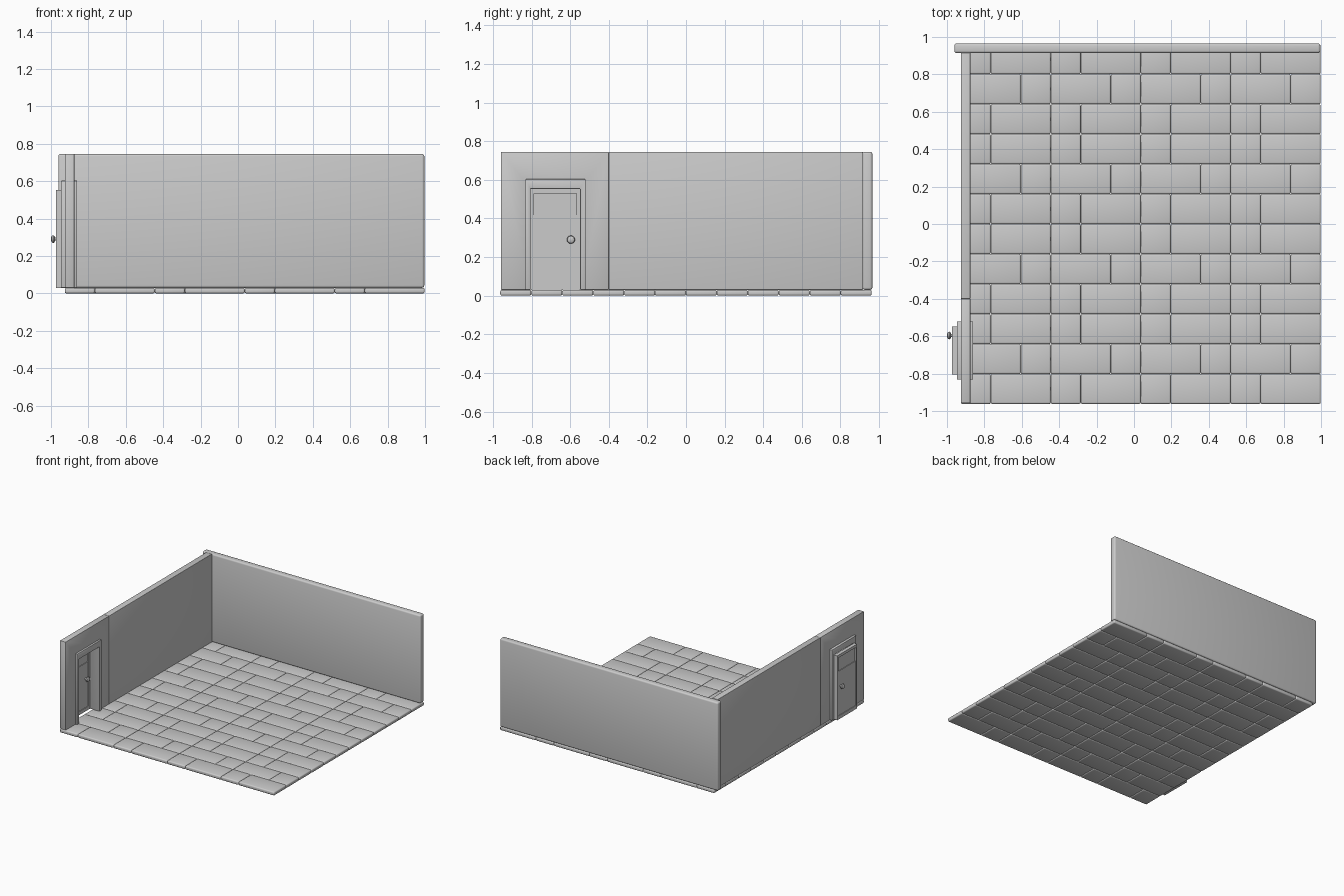
import bpy, bmesh, math
from mathutils import Matrix, Vector

if "Cube" in bpy.data.objects:
    bpy.data.objects.remove(bpy.data.objects["Cube"])


def finish(bm, name, bevel=0.0, segments=3):
    if bevel:
        bmesh.ops.bevel(bm, geom=bm.edges[:], offset=bevel, segments=segments,
                        profile=0.5, affect='EDGES', clamp_overlap=True)
    bmesh.ops.recalc_face_normals(bm, faces=bm.faces[:])
    mesh = bpy.data.meshes.new(name)
    bm.to_mesh(mesh)
    bm.free()
    ob = bpy.data.objects.new(name, mesh)
    bpy.context.collection.objects.link(ob)
    bpy.ops.object.select_all(action='DESELECT')
    ob.select_set(True)
    bpy.context.view_layer.objects.active = ob
    bpy.ops.object.shade_smooth_by_angle(angle=math.radians(35))
    return ob


def add_box(bm, lo, hi):
    lo, hi = Vector(lo), Vector(hi)
    mat = Matrix.Translation((lo + hi) / 2) @ Matrix.Diagonal((*(hi - lo), 1))
    bmesh.ops.create_cube(bm, size=1, matrix=mat)


def box(name, lo, hi, bevel=0.0):
    bm = bmesh.new()
    add_box(bm, lo, hi)
    return finish(bm, name, bevel)


def arch(name, x0, x1, outer, inner, bevel):
    """Inverted-U slab in the yz plane; outer and inner are (y0, y1, top)."""
    a, b, t = outer
    c, d, s = inner
    pts = [(a, BASE), (a, t), (b, t), (b, BASE), (d, BASE), (d, s), (c, s), (c, BASE)]
    bm = bmesh.new()
    face = bm.faces.new([bm.verts.new((x0, y, z)) for y, z in pts])
    ext = bmesh.ops.extrude_face_region(bm, geom=[face])
    bmesh.ops.translate(bm, vec=(x1 - x0, 0, 0),
                        verts=[v for v in ext['geom'] if isinstance(v, bmesh.types.BMVert)])
    return finish(bm, name, bevel, 2)


BASE, TOP = 0.03, 0.745      # floor surface and wall top
X0, Y0 = -0.926, -0.962      # floor corner
MOD, ROW = 0.481, 0.1603     # tile pattern module and row depth

# Floor: rows of paired long and short pavers, repeating A B A
bm = bmesh.new()
for r in range(12):
    split = MOD * (2 / 3 if r % 3 == 1 else 1 / 3)
    y = Y0 + r * ROW
    for m in range(4):
        x = X0 + m * MOD
        add_box(bm, (x, y, 0), (x + split, y + ROW, BASE))
        add_box(bm, (x + split, y, 0), (x + MOD, y + ROW, BASE))
finish(bm, "floor_pavers", 0.009)

# Walls
box("back_wall", (-0.961, 0.914, BASE), (0.996, 0.965, TOP), 0.012)
box("side_wall", (-0.926, -0.4, BASE), (-0.875, 0.916, TOP), 0.003)
arch("door_wall", -0.926, -0.875, (-0.958, -0.4, TOP), (-0.81, -0.545, 0.56), 0.003)

# Door frame standing proud of both wall faces
arch("door_frame", -0.946, -0.86, (-0.832, -0.52, 0.603), (-0.805, -0.548, 0.553), 0.003)

# Door leaf: border, lower panel, thinner upper pane
bm = bmesh.new()
for lo, hi in [((-0.804, BASE), (-0.787, 0.552)), ((-0.566, BASE), (-0.549, 0.552)),
               ((-0.787, BASE), (-0.566, 0.058)), ((-0.787, 0.53), (-0.566, 0.552))]:
    add_box(bm, (-0.973, *lo), (-0.945, *hi))
finish(bm, "door_border")
box("door_lower_panel", (-0.968, -0.789, 0.056), (-0.95, -0.564, 0.417))
box("door_upper_pane", (-0.963, -0.789, 0.415), (-0.955, -0.564, 0.532))


# Knobs: a lathed profile, outside and inside
def knob(name, x, direction):
    profile = [(0, 0.008), (0.01, 0.008), (0.013, 0.017), (0.019, 0.021),
               (0.027, 0.018), (0.031, 0.009), (0.032, 0)]
    bm = bmesh.new()
    vs = [bm.verts.new((x + direction * d, 0, r)) for d, r in profile]
    es = [bm.edges.new(p) for p in zip(vs, vs[1:])]
    bmesh.ops.spin(bm, geom=vs + es, cent=(0, 0, 0), axis=(1, 0, 0),
                   angle=math.tau, steps=20, use_merge=True)
    bmesh.ops.remove_doubles(bm, verts=bm.verts[:], dist=1e-5)
    bmesh.ops.translate(bm, verts=bm.verts[:], vec=(0, -0.596, 0.29))
    return finish(bm, name)


knob("outer_knob", -0.968, -1)
knob("inner_knob", -0.95, 1)
